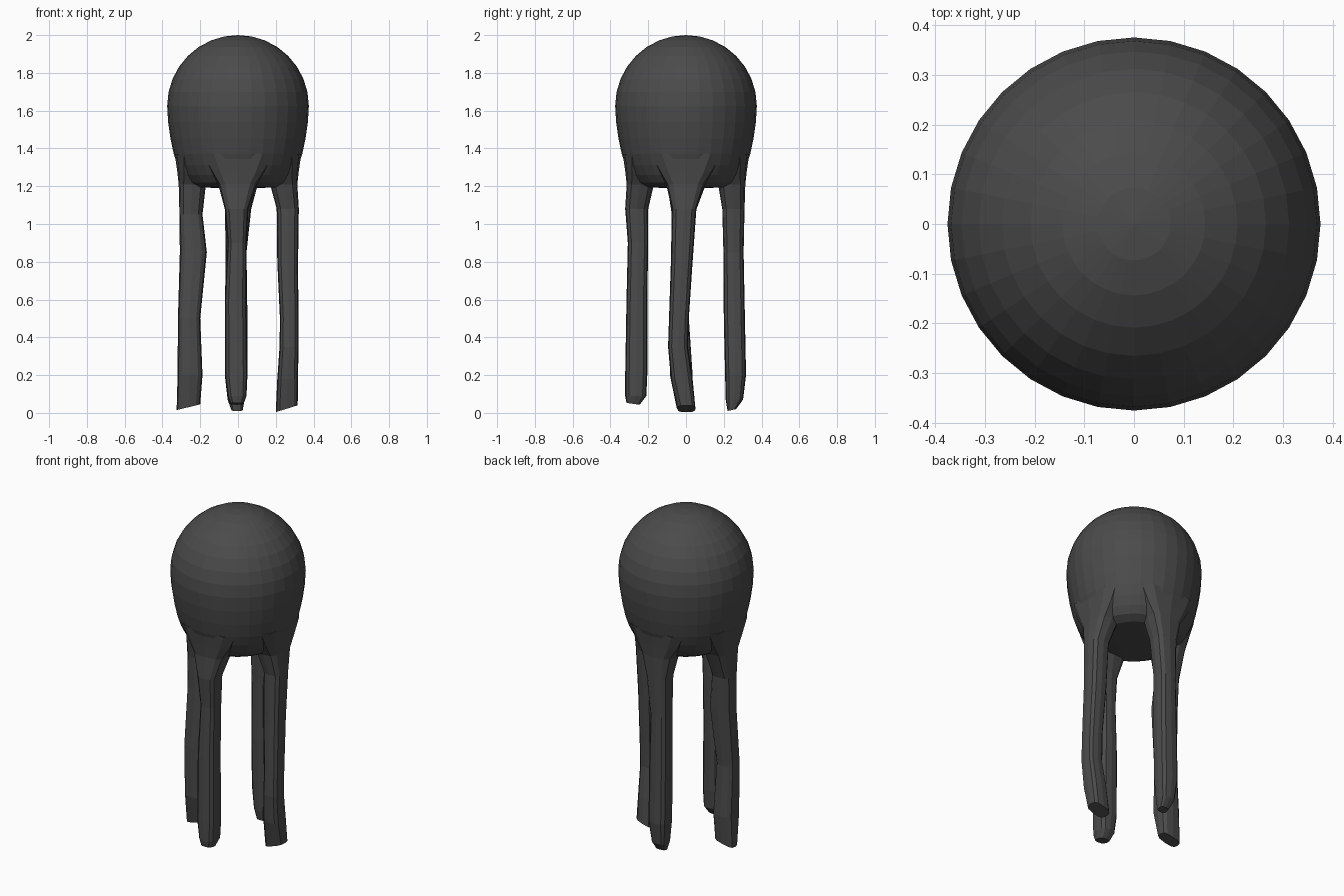
import bpy, bmesh, math

if "Cube" in bpy.data.objects:
    bpy.data.objects.remove(bpy.data.objects["Cube"])

mat = bpy.data.materials.new("dark_grey")
mat.diffuse_color = (0.07, 0.07, 0.07, 1)
mat.use_nodes = True
mat.node_tree.nodes["Principled BSDF"].inputs["Base Color"].default_value = mat.diffuse_color


def loft(name, rings):
    """Skin a stack of equal-length rings and cap both ends."""
    bm = bmesh.new()
    vs = [[bm.verts.new(p) for p in r] for r in rings]
    n = len(vs[0])
    for a, b in zip(vs, vs[1:]):
        for i in range(n):
            j = (i + 1) % n
            bm.faces.new((a[i], a[j], b[j], b[i]))
    bm.faces.new(vs[0])
    bm.faces.new(vs[-1])
    bmesh.ops.recalc_face_normals(bm, faces=bm.faces)
    me = bpy.data.meshes.new(name)
    bm.to_mesh(me)
    bm.free()
    ob = bpy.data.objects.new(name, me)
    bpy.context.collection.objects.link(ob)
    me.materials.append(mat)
    return ob


# dome body: half sphere on top, tapering to a rounded underside
SEG, R, ZC = 32, 0.375, 1.625
profile = [(0.1, 1.19), (0.22, 1.195), (0.265, 1.22), (0.295, 1.26), (0.32, 1.31),
           (0.34, 1.37), (0.357, 1.45), (0.37, 1.54)]
profile += [(R * math.cos(math.pi * k / 16), ZC + R * math.sin(math.pi * k / 16)) for k in range(8)]
profile.append((0.002, ZC + R))
body = loft("dome_body", [[(r * math.cos(2 * math.pi * i / SEG), r * math.sin(2 * math.pi * i / SEG), z)
                           for i in range(SEG)] for r, z in profile])

# flared root shared by all legs: z, inner, outer, side low, side high
ROOT = [(1.37, 0.06, 0.335, -0.20, 0.20), (1.28, 0.12, 0.322, -0.15, 0.15),
        (1.21, 0.17, 0.314, -0.105, 0.10)]


def leg(name, angle, sections, tip_slope):
    """Wobbly tapering leg; tip_slope tilts the cut end along the radius."""
    ca, sa = math.cos(angle), math.sin(angle)
    rings = []
    rows = ROOT + sections
    for k, (z, r0, r1, t0, t1) in enumerate(rows):
        ring = []
        for i in range(12):
            a = 2 * math.pi * i / 12
            c, s = math.cos(a), math.sin(a)
            u = math.copysign(abs(c) ** 0.65, c)
            v = math.copysign(abs(s) ** 0.65, s)
            r = (r0 + r1) / 2 + u * (r1 - r0) / 2
            t = (t0 + t1) / 2 + v * (t1 - t0) / 2
            dz = tip_slope * u if k == len(rows) - 1 else 0
            ring.append((r * ca - t * sa, r * sa + t * ca, z + dz))
        rings.append(ring)
    return loft(name, rings)


# side axis follows the leg direction turned 90 degrees counter-clockwise
right = [(1.08, 0.205, 0.322, -0.075, 0.055), (0.80, 0.208, 0.318, -0.08, 0.035),
         (0.50, 0.222, 0.32, -0.09, 0.015), (0.35, 0.22, 0.32, -0.095, 0.01),
         (0.18, 0.208, 0.318, -0.08, 0.035), (0.022, 0.2, 0.316, -0.045, 0.05)]
left = [(1.05, 0.188, 0.31, -0.045, 0.075), (0.85, 0.165, 0.308, -0.035, 0.075),
        (0.50, 0.2, 0.318, -0.015, 0.09), (0.20, 0.188, 0.32, -0.035, 0.085),
        (0.03, 0.2, 0.325, -0.025, 0.05)]
front = [(1.08, 0.2, 0.322, -0.07, 0.055), (0.90, 0.2, 0.308, -0.055, 0.045),
         (0.60, 0.205, 0.315, -0.07, 0.045), (0.20, 0.205, 0.322, -0.07, 0.05),
         (0.09, 0.21, 0.322, -0.055, 0.045), (0.048, 0.245, 0.315, -0.04, 0.03)]
back = [(1.08, 0.192, 0.31, -0.07, 0.07), (0.85, 0.198, 0.305, -0.045, 0.065),
        (0.50, 0.2, 0.312, -0.05, 0.07), (0.20, 0.207, 0.318, -0.05, 0.07),
        (0.07, 0.21, 0.302, -0.035, 0.055), (0.015, 0.22, 0.265, -0.025, 0.035)]
legs = [leg("right_leg", 0, right, 0.018), leg("back_leg", math.pi / 2, back, 0.005),
        leg("left_leg", math.pi, left, -0.015), leg("front_leg", -math.pi / 2, front, 0.005)]

# fuse the legs into the dome
bpy.context.view_layer.objects.active = body
for l in legs:
    m = body.modifiers.new("fuse", 'BOOLEAN')
    m.operation, m.solver, m.object = 'UNION', 'EXACT', l
    bpy.ops.object.modifier_apply(modifier=m.name)
    bpy.data.objects.remove(l)
body.name = "dome_with_legs"
